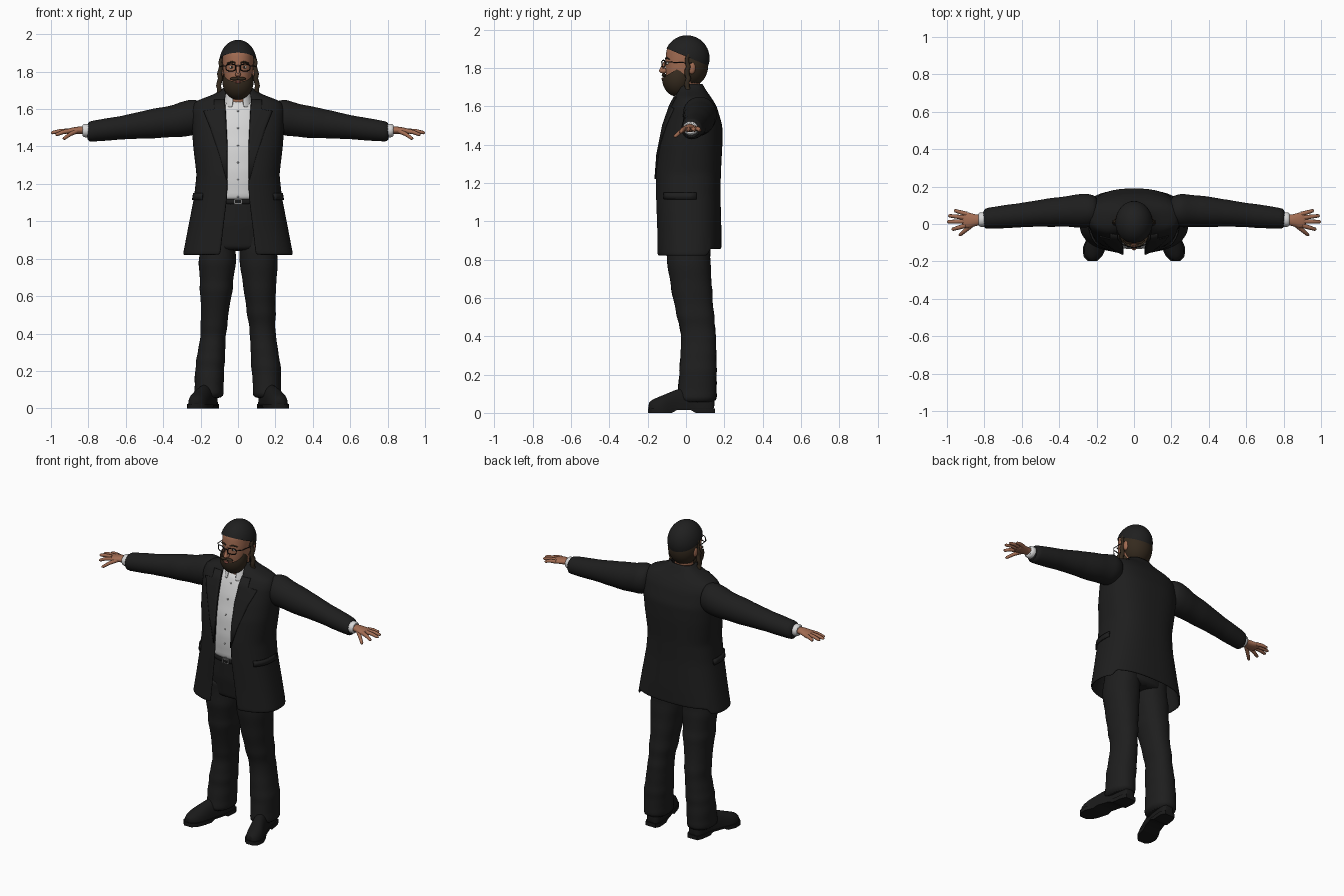
import bpy, bmesh, random
from math import sin, cos, pi, asin, radians
from mathutils import Vector

random.seed(4)
if "Cube" in bpy.data.objects:
    bpy.data.objects.remove(bpy.data.objects["Cube"])


def material(name, r, g, b):
    m = bpy.data.materials.new(name)
    m.use_nodes = True
    m.diffuse_color = (r, g, b, 1)
    bsdf = next(n for n in m.node_tree.nodes if n.type == 'BSDF_PRINCIPLED')
    bsdf.inputs["Base Color"].default_value = (r, g, b, 1)
    bsdf.inputs["Roughness"].default_value = 0.8
    return m


CLOTH = material("black cloth", .013, .013, .013)
LEATHER = material("black leather", .01, .01, .01)
KNIT = material("cap black", .014, .014, .014)
SHIRT = material("white shirt", .68, .68, .68)
SKIN = material("skin", .36, .15, .085)
HAIR = material("brown hair", .035, .023, .013)
LIPS = material("lips", .3, .09, .07)
WHITE = material("eye white", .6, .58, .55)
METAL = material("buckle grey", .2, .2, .2)


def finish(name, bm, mat, sub=0, thick=0):
    me = bpy.data.meshes.new(name)
    bm.to_mesh(me)
    bm.free()
    me.materials.append(mat)
    me.shade_smooth()
    me.set_sharp_from_angle(angle=radians(50))
    ob = bpy.data.objects.new(name, me)
    bpy.context.collection.objects.link(ob)
    if thick:
        ob.modifiers.new("Thickness", 'SOLIDIFY').thickness = thick
    if sub:
        mod = ob.modifiers.new("Smooth", 'SUBSURF')
        mod.levels = mod.render_levels = sub
    return ob


def grid(name, rows, mat, closed=True, sub=1, thick=0):
    """Skin a list of point rows; closed rows become a capped loft."""
    bm = bmesh.new()
    vs = [[bm.verts.new(p) for p in row] for row in rows]
    n = len(rows[0])
    for a, b in zip(vs, vs[1:]):
        for i in range(n if closed else n - 1):
            j = (i + 1) % n
            bm.faces.new((a[i], a[j], b[j], b[i]))
    if closed:
        bm.faces.new(vs[0])
        bm.faces.new(vs[-1])
        bmesh.ops.recalc_face_normals(bm, faces=bm.faces)
    return finish(name, bm, mat, sub, thick)


def power(v, e):
    return abs(v) ** e * (1 if v >= 0 else -1)


def at(sections, t):
    """Interpolate a section table by its first column."""
    for a, b in zip(sections, sections[1:]):
        if (a[0] - t) * (b[0] - t) <= 0:
            f = (t - a[0]) / (b[0] - a[0])
            return [p + (q - p) * f for p, q in zip(a, b)]
    return sections[-1]


def steps(sections, n):
    a, b = sections[0][0], sections[-1][0]
    return [a + (b - a) * i / n for i in range(n + 1)]


def body_point(sec, ang, q, off=0):
    z, rx, yf, yb = sec[:4]
    return Vector(((rx + off) * power(sin(ang), 2 / q),
                   (yf + yb) / 2 - ((yb - yf) / 2 + off) * power(cos(ang), 2 / q), z))


def column(name, sections, mat, q=2.2, cx=0, rows=10, jitter=0, n=28):
    """Upright loft; sections are z, half width, front y, back y, optional x."""
    out = []
    for z in steps(sections, rows):
        s = at(sections, z)
        x = (s[4] if len(s) > 4 else 0) * (cx or 1)
        w = random.uniform(-jitter, jitter)
        out.append([body_point(s, 2 * pi * i / n, q, w) + Vector((x, 0, 0)) for i in range(n)])
    return grid(name, out, mat)


def sheet(name, sections, mat, q, rows, cols, thick, vent=0):
    """Upright wrap with a front opening; the fifth value is the half gap."""
    out = []
    for z in steps(sections, rows):
        s = at(sections, z)
        a0 = asin((s[4] / s[1]) ** (q / 2))
        row = []
        for i in range(cols + 1):
            p = body_point(s, a0 + (2 * pi - 2 * a0) * i / cols, q)
            if p.y > .12 and z < .95:
                p.z += vent * (.95 - z) / .13
            row.append(p)
        out.append(row)
    return grid(name, out, mat, False, 1, thick)


def sideways(name, sections, mat, s, rows=10, jitter=0, n=20):
    """Loft along x; sections are x, y, z, half depth, half height."""
    out = []
    for x in steps(sections, rows):
        _, y, z, ry, rz = at(sections, x)
        w = 1 + random.uniform(-jitter, jitter)
        out.append([(s * x, y + ry * w * cos(2 * pi * i / n), z + rz * w * sin(2 * pi * i / n))
                    for i in range(n)])
    return grid(name, out, mat)


def ball(name, loc, size, mat, cuts=(), seg=32):
    bm = bmesh.new()
    bmesh.ops.create_uvsphere(bm, u_segments=seg, v_segments=seg // 2, radius=1)
    for v in bm.verts:
        v.co = Vector(loc) + v.co * Vector(size)
    for co, no in cuts:
        bmesh.ops.bisect_plane(bm, geom=bm.verts[:] + bm.edges[:] + bm.faces[:],
                               plane_co=co, plane_no=no, clear_outer=True)
    return finish(name, bm, mat)


def box(name, loc, size, mat):
    bm = bmesh.new()
    bmesh.ops.create_cube(bm, size=1)
    for v in bm.verts:
        v.co = Vector(loc) + v.co * Vector(size)
    return finish(name, bm, mat)


def tube(name, pts, radii, mat, cyclic=False):
    cu = bpy.data.curves.new(name, 'CURVE')
    cu.dimensions = '3D'
    cu.bevel_depth = 1
    cu.bevel_resolution = 2
    cu.use_fill_caps = True
    sp = cu.splines.new('POLY')
    sp.points.add(len(pts) - 1)
    for i, p in enumerate(pts):
        sp.points[i].co = (*p, 1)
        sp.points[i].radius = radii[i] if isinstance(radii, (list, tuple)) else radii
    sp.use_cyclic_u = cyclic
    cu.materials.append(mat)
    ob = bpy.data.objects.new(name, cu)
    bpy.context.collection.objects.link(ob)


# Jacket: z, half width, front, back, half opening
JACKET = [(.82, .295, -.155, .185, .095), (.95, .27, -.155, .185, .08), (1.13, .235, -.16, .18, .058),
          (1.25, .222, -.16, .182, .055), (1.4, .24, -.145, .19, .055), (1.5, .247, -.12, .19, .06),
          (1.6, .25, -.085, .16, .065), (1.65, .225, -.06, .13, .07), (1.68, .11, -.05, .105, .068),
          (1.72, .075, -.03, .085, .06)]
sheet("jacket", JACKET, CLOTH, 2.5, 36, 56, .012, .035)


def patch(name, rows, side, off):
    """Panel lying on the jacket; rows are z, start angle, end angle."""
    out = []
    for z, a, b in rows:
        s = at(JACKET, z)
        pts = [body_point(s, a + (b - a) * i / 6, 2.5, off) for i in range(7)]
        out.append([Vector((side * p.x, p.y, p.z)) for p in (pts if side > 0 else pts[::-1])])
    grid(name, out, CLOTH, False, 0, .008)


def angle_of(x, z):
    return asin(min(1, x / at(JACKET, z)[1]) ** 1.25)


LAPEL = [(1.22, .056, .06), (1.35, .056, .095), (1.5, .06, .145), (1.59, .065, .18),
         (1.6, .065, .125), (1.65, .07, .125)]
for s, side in ((1, "left"), (-1, "right")):
    patch(side + "_lapel", [(z, angle_of(a, z), angle_of(b, z)) for z, a, b in LAPEL], s, .007)
    patch(side + "_pocket_flap", [(1.115, .85, 1.75), (1.15, .85, 1.75)], s, .008)

    # Sleeve, cuff and hand
    sideways(side + "_sleeve", [(.19, .07, 1.56, .075, .08), (.25, .072, 1.555, .093, .1),
             (.35, .068, 1.535, .085, .088), (.5, .058, 1.517, .073, .076),
             (.65, .043, 1.497, .064, .062), (.81, .028, 1.478, .054, .054)], CLOTH, s, 20, .025)
    sideways(side + "_cuff", [(.78, .025, 1.483, .04, .038), (.835, .023, 1.486, .039, .036)], SHIRT, s, 3)
    sideways(side + "_palm", [(.8, .022, 1.487, .024, .02), (.85, .02, 1.487, .032, .02),
             (.89, .02, 1.483, .044, .018), (.92, .022, 1.48, .042, .013)], SKIN, s, 7)
    tips = {"thumb": (.86, 0, .935, -.062, 1.44), "index": (.9, -.008, .975, -.03, 1.462),
            "middle": (.905, .014, 1, .012, 1.473), "ring": (.905, .034, .993, .045, 1.474),
            "little": (.895, .053, .962, .073, 1.474)}
    for finger, (x0, y0, x1, y1, z1) in tips.items():
        a, b = Vector((s * x0, y0, 1.483)), Vector((s * x1, y1, z1))
        tube(f"{side}_{finger}_finger", [a, a.lerp(b, .5) + Vector((0, 0, .004)), a.lerp(b, .92), b],
             [.013, .011, .009, .004], SKIN)

    # Trouser leg: z, half width, front, back, x centre
    column(side + "_leg", [(.95, .09, -.1, .13, .1), (.8, .102, -.1, .125, .11), (.6, .084, -.07, .14, .118),
           (.4, .07, -.025, .158, .132), (.2, .079, -.035, .16, .152), (.1, .076, -.045, .16, .155),
           (.05, .078, -.05, .158, .157)], CLOTH, 2.2, s, 26, .004)

    # Shoe: y, x centre, half width, height
    SHOE = [(.15, .15, .03, .08), (.12, .15, .045, .11), (.03, .16, .047, .12), (-.05, .185, .05, .105),
            (-.12, .21, .057, .075), (-.17, .22, .048, .055), (-.198, .223, .02, .035)]
    rows, sole = [], []
    for y in steps(SHOE, 14):
        _, x, w, h = at(SHOE, y)
        loop = [2 * pi * i / 20 for i in range(20)]
        rows.append([(s * x + w * cos(a), y, max(.018, .018 + h * power(sin(a), .8))) for a in loop])
        low = .014 if -.06 < y < .05 else 0
        sole.append([(s * x + (w + .005) * cx, y, z) for cx, z in
                     ((-1, low), (1, low), (1, .024), (-1, .024))])
    grid(side + "_shoe", rows, LEATHER)
    grid(side + "_sole", sole, LEATHER, sub=0)

    # Sidelock, ear, eye and glasses half
    lock = [(s * (.09 + .018 * i / 12 + .004 * sin(i * 2.1)), .008 + .005 * cos(i * 2.1), 1.87 - .25 * i / 12)
            for i in range(13)]
    tube(side + "_sidelock", lock, [.009 + .005 * sin(pi * i / 12) for i in range(12)] + [.004], HAIR)
    ball(side + "_ear", (s * .088, .03, 1.8), (.012, .02, .032), SKIN, seg=16)
    ball(side + "_eye", (s * .033, -.094, 1.824), (.013, .01, .008), WHITE, seg=16)
    ball(side + "_iris", (s * .033, -.101, 1.824), (.006, .005, .006), HAIR, seg=12)
    tube(side + "_eyebrow", [(s * .014, -.106, 1.847), (s * .035, -.102, 1.853), (s * .058, -.086, 1.845)],
         [.004, .005, .003], HAIR)
    rim = [(s * (.038 + .026 * power(cos(a), .6)), -.117 + .008 * power(cos(a), .6), 1.822 + .018 * power(sin(a), .6))
           for a in (2 * pi * i / 20 for i in range(20))]
    tube(side + "_glasses_rim", rim, .0028, LEATHER, True)
    tube(side + "_glasses_arm", [(s * .064, -.109, 1.83), (s * .088, -.08, 1.83), (s * .095, .03, 1.825)],
         .0025, LEATHER)
    ball(side + "_moustache", (s * .018, -.115, 1.762), (.025, .012, .009), HAIR, seg=16)
tube("glasses_bridge", [(-.013, -.125, 1.828), (0, -.128, 1.832), (.013, -.125, 1.828)], .0025, LEATHER)

# Trousers top, belt and shirt
column("hips", [(1.12, .165, -.118, .13), (.98, .2, -.115, .14), (.84, .195, -.095, .13)], CLOTH)
column("belt", [(1.085, .17, -.126, .135), (1.125, .17, -.126, .135)], LEATHER, rows=3)
box("belt_buckle", (0, -.127, 1.105), (.045, .009, .03), METAL)
box("belt_buckle_inlay", (0, -.13, 1.105), (.03, .009, .016), LEATHER)
column("shirt", [(1.1, .165, -.123, .13), (1.25, .19, -.137, .15), (1.4, .2, -.126, .16), (1.5, .2, -.103, .15),
       (1.6, .16, -.07, .12), (1.65, .065, -.048, .085)], SHIRT, rows=16, jitter=.002)
SHIRT_FRONT = [(1.13, -.127), (1.25, -.139), (1.4, -.128), (1.5, -.105), (1.59, -.074)]
for z in steps(SHIRT_FRONT, 5):
    ball("shirt_button", (0, at(SHIRT_FRONT, z)[1], z), (.005, .004, .005), SHIRT, seg=10)
sheet("shirt_collar", [(1.61, .085, -.078, .085, .03), (1.65, .072, -.066, .08, .026),
      (1.69, .064, -.05, .075, .03)], SHIRT, 2, 4, 24, .006)

# Head
column("neck", [(1.6, .06, -.045, .07), (1.76, .056, -.04, .075)], SKIN)
column("face", [(1.67, .04, -.085, .01), (1.71, .06, -.1, .04), (1.78, .076, -.107, .08), (1.84, .083, -.108, .1),
       (1.9, .084, -.102, .105), (1.94, .06, -.07, .08)], SKIN, 2.1, rows=14)
ball("nose", (0, -.116, 1.785), (.015, .025, .014), SKIN, seg=16)
tube("nose_bridge", [(0, -.106, 1.835), (0, -.118, 1.81), (0, -.129, 1.787)], [.007, .009, .011], SKIN)
ball("hair", (0, .02, 1.815), (.096, .096, .115), HAIR, [((0, .012, 1.8), (0, -1, -.15))])
ball("beard", (0, -.045, 1.745), (.083, .08, .095), HAIR,
     [((0, -.11, 1.755), (0, -.6, 1)), ((0, .015, 1.75), (0, 1, .1))])
ball("lower_lip", (0, -.121, 1.744), (.018, .008, .006), LIPS, seg=16)

# Cap dome cut along a line that drops toward the back
ball("cap", (0, .005, 1.85), (.1, .118, .12), KNIT, [((0, -.11, 1.905), (0, -.095, -.23))], 40)
